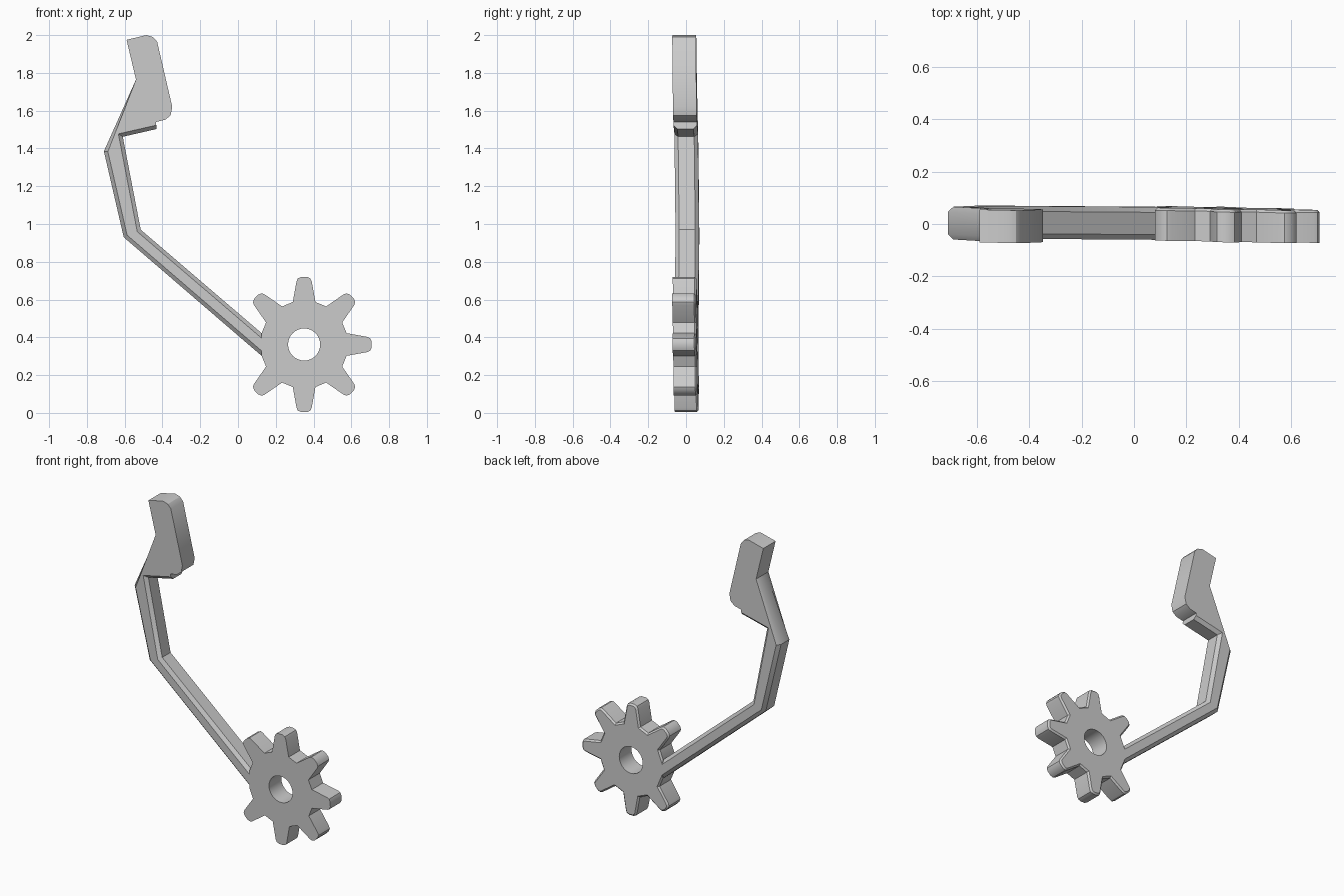
import bpy, bmesh
from math import cos, sin, radians

cube = bpy.data.objects.get("Cube")
if cube:
    bpy.data.objects.remove(cube, do_unlink=True)

grey = bpy.data.materials.new("plain_grey")
grey.use_nodes = True
colour = (0.6, 0.6, 0.6, 1)
grey.diffuse_color = colour
grey.node_tree.nodes["Principled BSDF"].inputs["Base Color"].default_value = colour

GEAR_X, GEAR_Z = 0.35, 0.362


def lean(x, z):
    """Middle of the slightly leaning plate."""
    return -0.02 * (x - GEAR_X) - 0.015 * (z - GEAR_Z) - 0.002


def prism(name, outline, half=0.0625, width=0, front=(), back=()):
    """Extrude an x-z outline along y; chamfer the listed front and back edges."""
    bm = bmesh.new()
    rings = [[bm.verts.new((x, lean(x, z) + y, z)) for x, z in outline]
             for y in (-half, half)]
    n = len(outline)
    for ring in rings:
        bm.faces.new(ring)
    for i in range(n):
        j = (i + 1) % n
        bm.faces.new((rings[0][i], rings[0][j], rings[1][j], rings[1][i]))
    bmesh.ops.recalc_face_normals(bm, faces=bm.faces)
    edges = [bm.edges.get((ring[i], ring[(i + 1) % n]))
             for ring, picks in zip(rings, (front, back)) for i in picks]
    if edges:
        bmesh.ops.bevel(bm, geom=edges, offset=width, offset_type='OFFSET',
                        segments=1, affect='EDGES', profile=0.5)
    mesh = bpy.data.meshes.new(name)
    bm.to_mesh(mesh)
    bm.free()
    mesh.materials.append(grey)
    obj = bpy.data.objects.new(name, mesh)
    bpy.context.collection.objects.link(obj)
    return obj


def around(radius, degrees, side=0):
    """Point at a radius along a direction, shifted sideways."""
    a = radians(degrees)
    return (GEAR_X + radius * cos(a) - side * sin(a),
            GEAR_Z + radius * sin(a) + side * cos(a))


# Gear: seven tapered teeth, the eighth place joins the arm
ROOT = [(0.225, -0.06), (0.225, 0.06)]
TOOTH = [(0.225, -0.06), (0.335, -0.04), (0.35, -0.033), (0.358, -0.015),
         (0.358, 0.015), (0.35, 0.033), (0.335, 0.04), (0.225, 0.06)]
gear_outline = []
for k in range(8):
    gear_outline += [around(r, 45 * k, s) for r, s in (ROOT if k == 4 else TOOTH)]
joint = 4 * len(TOOTH)
gear = prism("gear", gear_outline, width=0.01,
             back=[i for i in range(len(gear_outline)) if i != joint])

# Round bore through the gear
bore = prism("bore_cutter", [around(0.085, 11.25 * i) for i in range(32)], half=0.2)
bore.hide_render = True
cut = gear.modifiers.new("bore", 'BOOLEAN')
cut.operation = 'DIFFERENCE'
cut.solver = 'EXACT'
cut.object = bore
bpy.context.view_layer.objects.active = gear
bpy.ops.object.modifier_apply(modifier="bore")
bpy.data.objects.remove(bore, do_unlink=True)

# Bent arm with the flat head at its upper end
arm_outline = [
    (0.125, 0.302), (0.125, 0.422), (-0.515, 0.97), (-0.61, 1.462),
    (-0.43, 1.503), (-0.435, 1.54), (-0.385, 1.552), (-0.357, 1.575),
    (-0.348, 1.62), (-0.428, 1.965), (-0.45, 1.99), (-0.485, 2.0),
    (-0.59, 1.975), (-0.54, 1.765), (-0.71, 1.385), (-0.605, 0.93)]
chamfered = (1, 2, 3, 13, 14, 15)
arm = prism("arm_and_head", arm_outline, width=0.02, front=chamfered, back=chamfered)

# Smooth shading that keeps the edges sharp
bpy.ops.object.select_all(action='DESELECT')
for obj in (gear, arm):
    obj.select_set(True)
bpy.ops.object.shade_smooth_by_angle(angle=radians(30))
